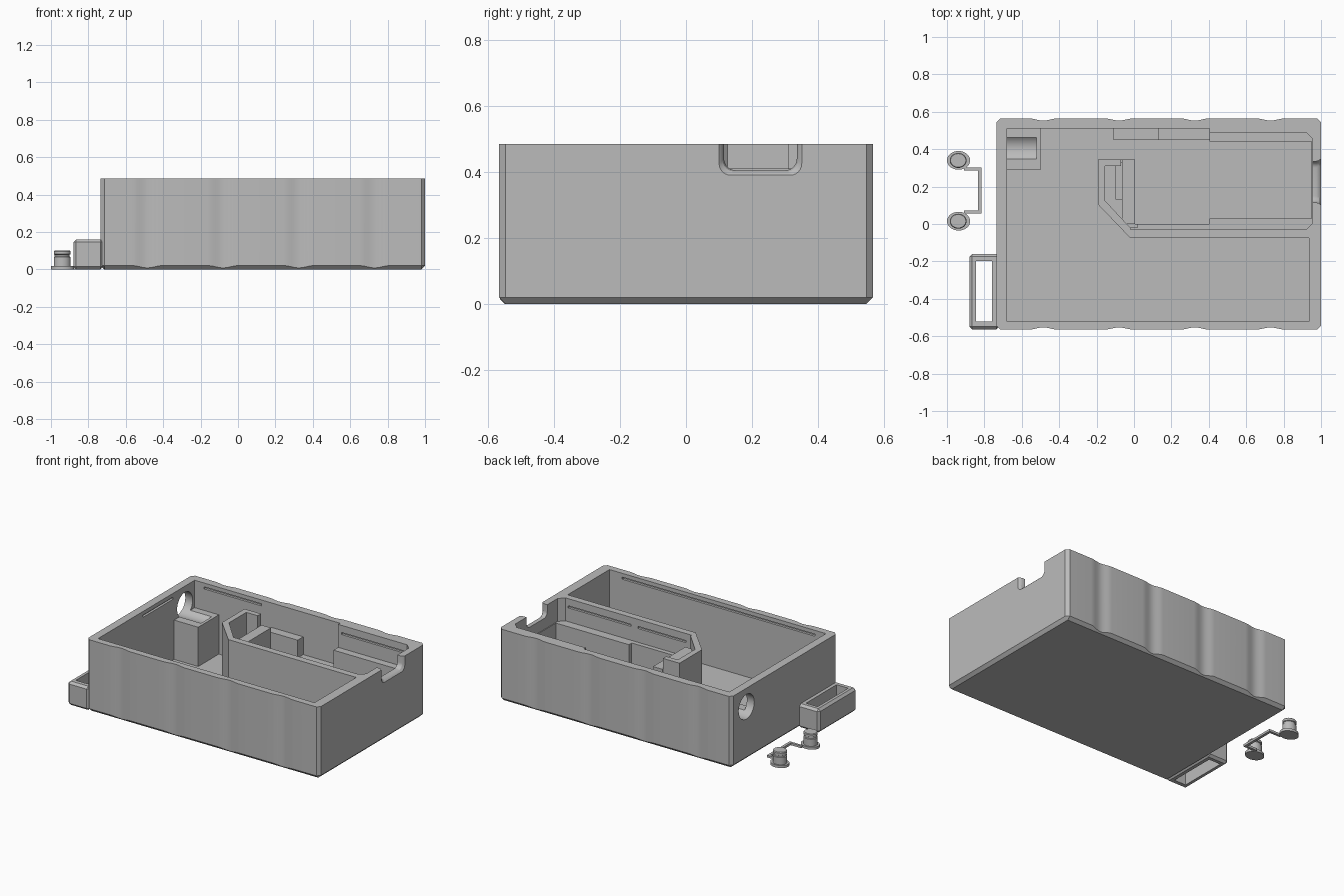
import bpy, bmesh, math

old = bpy.data.objects.get("Cube")
if old:
    bpy.data.objects.remove(old, do_unlink=True)

grey = bpy.data.materials.new("matte grey")
grey.use_nodes = True
grey.diffuse_color = (0.5, 0.5, 0.5, 1)
grey.node_tree.nodes["Principled BSDF"].inputs["Base Color"].default_value = (0.5, 0.5, 0.5, 1)


def loft(name, rings):
    """Closed solid through rings of equal point count."""
    bm = bmesh.new()
    loops = [[bm.verts.new(p) for p in ring] for ring in rings]
    n = len(loops[0])
    for a, b in zip(loops, loops[1:]):
        for i in range(n):
            bm.faces.new((a[i], a[(i + 1) % n], b[(i + 1) % n], b[i]))
    bm.faces.new(loops[0])
    bm.faces.new(loops[-1])
    bmesh.ops.recalc_face_normals(bm, faces=bm.faces)
    mesh = bpy.data.meshes.new(name)
    bm.to_mesh(mesh)
    bm.free()
    mesh.materials.append(grey)
    obj = bpy.data.objects.new(name, mesh)
    bpy.context.collection.objects.link(obj)
    return obj


def prism(name, pts, z0, z1):
    return loft(name, [[(x, y, z) for x, y in pts] for z in (z0, z1)])


def box(name, x0, x1, y0, y1, z0, z1):
    return prism(name, [(x0, y0), (x1, y0), (x1, y1), (x0, y1)], z0, z1)


def activate(obj):
    bpy.ops.object.select_all(action='DESELECT')
    obj.select_set(True)
    bpy.context.view_layer.objects.active = obj


def cut(obj, cutter, keep=False):
    cutter.hide_render = True
    activate(obj)
    mod = obj.modifiers.new("cut", 'BOOLEAN')
    mod.operation, mod.solver, mod.object = 'DIFFERENCE', 'EXACT', cutter
    bpy.ops.object.modifier_apply(modifier=mod.name)
    if not keep:
        bpy.data.objects.remove(cutter, do_unlink=True)


def smooth(obj):
    activate(obj)
    bpy.ops.object.shade_smooth_by_angle(angle=math.radians(25))


# Outer shell: chamfered corners and shallow finger grooves on the long sides
LEFT, RIGHT, HALF, TOP, CH = -0.735, 1.0, 0.565, 0.485, 0.02
GROOVES = [-0.485 + 0.405 * i for i in range(4)]
side = [(LEFT + CH, 0)]
for g in GROOVES:
    for k in range(-6, 7):
        side.append((g + k * 0.0135, 0.006 * (1 + math.cos(math.pi * k / 6))))
side.append((RIGHT - CH, 0))
bottom, chamfer, rim = [], [], []
for s, points in ((-1, side), (1, side[::-1])):
    ends = [(LEFT, s * (HALF - CH)), (RIGHT, s * (HALF - CH))]
    row = [(x, s * (HALF - d), d) for x, d in points]
    first, last = (ends[0], ends[1]) if s < 0 else (ends[1], ends[0])
    row = [(*first, 0)] + row + [(*last, 0)]
    for x, y, d in row:
        bx = min(max(x, LEFT + CH), RIGHT - CH)
        by = s * (HALF - CH) if abs(y) > HALF - CH - 1e-6 and bx == x else s * (HALF - 1.6 * CH)
        bottom.append((bx, by, 0))
        chamfer.append((x, y, CH - d))
        rim.append((x, y, TOP))
case = loft("case", [bottom, chamfer, rim])

# Main cavity, leaving the divider wall and the side ledges standing
cut(case, prism("cavity", [
    (-.68, -.52), (.935, -.52), (.935, -.075), (-.02, -.075), (-.193, .105),
    (-.193, .345), (.005, .345), (.005, 0), (.405, 0), (.405, .03), (.95, .03),
    (.95, .44), (.405, .44), (.405, .51), (-.68, .51)], .035, .6))
# Wider upper part of the side compartment
cut(case, prism("upper_bay", [
    (-.02, -.03), (.92, -.03), (.955, .005), (.955, .455), (.92, .49),
    (.405, .49), (.405, .4), (-.02, .4)], .33, .6))
# Stepped pocket at the divider end
cut(case, prism("pocket", [
    (-.155, .31), (-.155, .125), (-.02, -.02), (.02, -.02), (.02, .36),
    (-.07, .36), (-.07, .31)], .3, .6))

# Lid slots: wall face position, span and height
for x0, x1, y, z in ((-.6, .84, -.52, .452), (-.61, -.18, .51, .452),
                     (.02, .38, -.03, .43), (.43, .9, -.03, .43), (.43, .9, .49, .43)):
    cut(case, box("slot", x0, x1, y - .016, y + .016, z - .007, z + .007))
cut(case, box("slot", -.696, -.66, -.04, .28, .445, .459))

# Cable notch in the end wall, flared outwards
rings = []
for x, e in ((.9, 0), (.975, 0), (.988, .004), (.996, .011), (1.01, .025)):
    y0, y1, z0, r = .115 - e, .335 + e, .405 - e, .035
    ring = [(x, y0, .6)]
    for cy, start in ((y0 + r, math.pi), (y1 - r, 1.5 * math.pi)):
        for k in range(7):
            a = start + k * math.pi / 12
            ring.append((x, cy + r * math.cos(a), z0 + r + r * math.sin(a)))
    rings.append(ring + [(x, y1, .6)])
cut(case, loft("notch", rings))

# Round port with its cradle block
cradle = box("port_cradle", -.70, -.5, .29, .52, .03, .3)
port = loft("port", [[(x, .405 + .083 * math.cos(k * math.pi / 20), .36 + .083 * math.sin(k * math.pi / 20))
                      for k in range(40)] for x in (-.8, -.52)])
cut(case, port, keep=True)
cut(cradle, port)
smooth(case)
smooth(cradle)

# Small blocks inside the compartment
box("pocket_step", -.065, .005, .0, .345, .03, .41)
box("pocket_rib", -.10, -.065, .13, .33, .29, .36)
box("stop_block", -.11, .13, .45, .515, .03, .32)
box("stop_base", .13, .406, .45, .515, .03, .2)

# Strap loop on the end
loop = box("strap_loop", -.88, -.72, -.563, -.16, 0, .16)
activate(loop)
bevel = loop.modifiers.new("bevel", 'BEVEL')
bevel.width, bevel.segments = .015, 1
bpy.ops.object.modifier_apply(modifier="bevel")
cut(loop, box("loop_hole", -.845, -.758, -.522, -.197, -.1, .3))

# Pair of rubber plugs joined by a strip
def oval(cx, cy, rx, ry, z):
    return [(cx + rx * math.cos(k * math.pi / 16), cy + ry * math.sin(k * math.pi / 16), z) for k in range(32)]


for label, cy in (("back", .34), ("front", .015)):
    flange = [oval(-.938, cy, .062, .05, z) for z in (0, .017)]
    smooth(loft(label + "_plug_flange", flange))
    peg = [oval(-.94, cy, .045 - d, .04 - d, z) for z, d in
           ((.01, 0), (.065, 0), (.068, .005), (.078, .005), (.081, 0), (.095, 0), (.1, .004))]
    smooth(loft(label + "_plug_peg", peg))
prism("plug_strip", [(-.91, .285), (-.833, .285), (-.833, .073), (-.91, .073),
                     (-.91, .057), (-.815, .057), (-.815, .301), (-.91, .301)], 0, .015)
